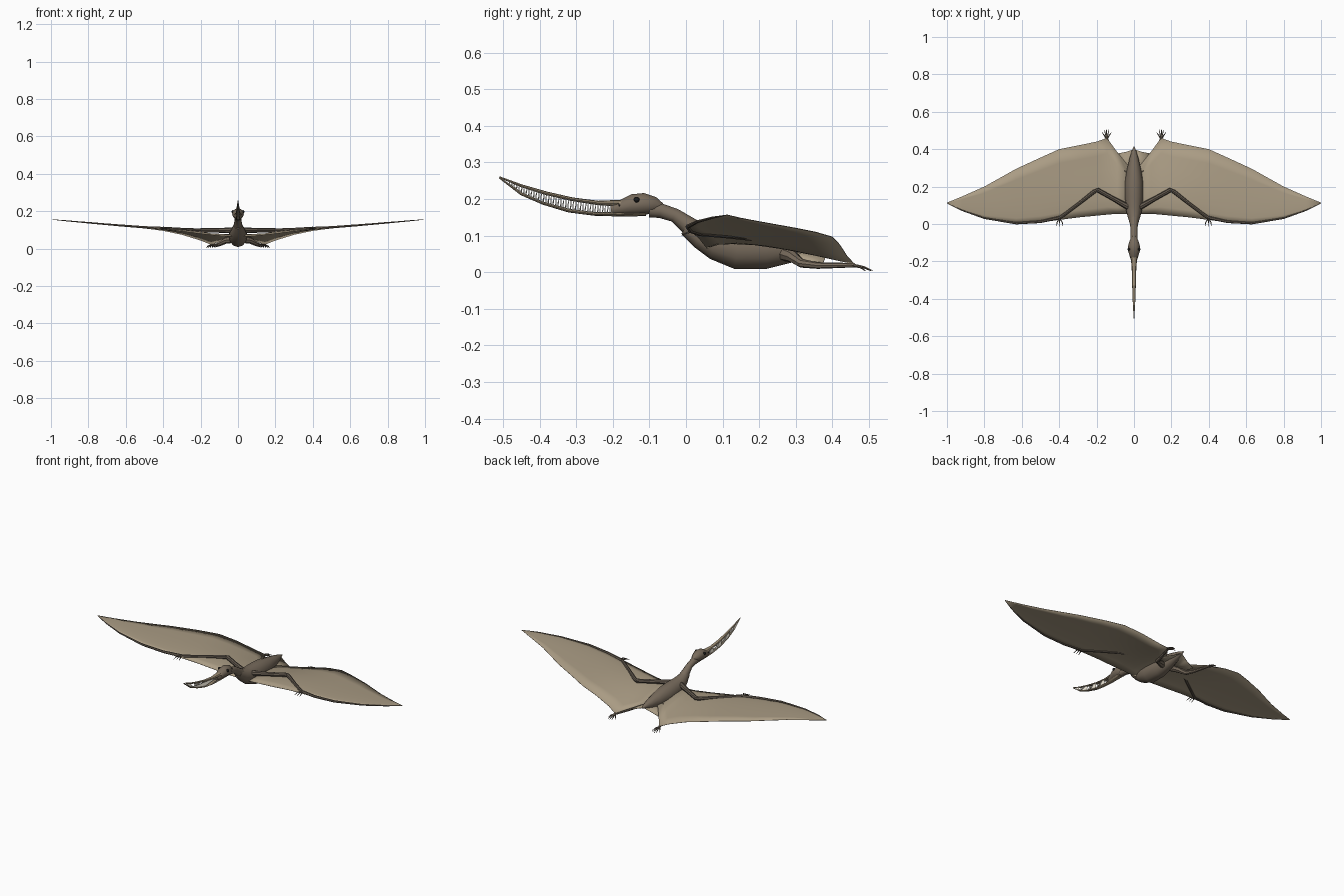
import bpy, bmesh, math
from mathutils import Vector

if "Cube" in bpy.data.objects:
    bpy.data.objects.remove(bpy.data.objects["Cube"])


def material(name, rgb):
    m = bpy.data.materials.new(name)
    m.diffuse_color = (*rgb, 1)
    m.use_nodes = True
    m.node_tree.nodes["Principled BSDF"].inputs["Base Color"].default_value = m.diffuse_color
    return m


SKIN = material("skin", (0.19, 0.15, 0.11))
LIMB = material("limb", (0.13, 0.105, 0.08))
HORN = material("horn", (0.34, 0.27, 0.18))
WEB = material("membrane", (0.40, 0.33, 0.23))
WHITE = material("bristle", (0.75, 0.70, 0.60))
BLACK = material("eye_black", (0.01, 0.01, 0.01))


def finish(name, bm, mat, smooth=True):
    bmesh.ops.recalc_face_normals(bm, faces=bm.faces)
    me = bpy.data.meshes.new(name)
    bm.to_mesh(me)
    bm.free()
    me.materials.append(mat)
    ob = bpy.data.objects.new(name, me)
    bpy.context.collection.objects.link(ob)
    if smooth:
        bpy.context.view_layer.objects.active = ob
        ob.select_set(True)
        bpy.ops.object.shade_smooth_by_angle(angle=math.radians(35))
        ob.select_set(False)
    return ob


def add_loft(bm, pts, radii, sides):
    """Rings of (half width, half height) swept along a path."""
    pts = [Vector(p) for p in pts]
    rings = []
    for i, p in enumerate(pts):
        t = (pts[min(i + 1, len(pts) - 1)] - pts[max(i - 1, 0)]).normalized()
        side = t.cross(Vector((0, 0, 1))).normalized()
        up = side.cross(t)
        r = radii[i]
        w, h = r if isinstance(r, tuple) else (r, r)
        rings.append([bm.verts.new(p + side * w * math.cos(a) + up * h * math.sin(a))
                      for a in (2 * math.pi * k / sides for k in range(sides))])
    for a, b in zip(rings, rings[1:]):
        for k in range(sides):
            n = (k + 1) % sides
            bm.faces.new((a[k], a[n], b[n], b[k]))
    bm.faces.new(rings[0])
    bm.faces.new(rings[-1])


def loft(name, pts, radii, mat, sides=12):
    bm = bmesh.new()
    add_loft(bm, pts, radii, sides)
    return finish(name, bm, mat)


def mirror(ob):
    m = ob.modifiers.new("Mirror", 'MIRROR')
    m.use_axis = (True, False, False)
    return ob


def sheet(name, rows, mat):
    bm = bmesh.new()
    grid = [[bm.verts.new(p) for p in row] for row in rows]
    for a, b in zip(grid, grid[1:]):
        for k in range(len(a) - 1):
            bm.faces.new((a[k], a[k + 1], b[k + 1], b[k]))
    ob = finish(name, bm, mat)
    s = ob.modifiers.new("Solidify", 'SOLIDIFY')
    s.thickness, s.offset = 0.002, 0
    return ob


# Torso with tail: (y, z, half width, half height)
torso = [(0.00, 0.125, .022, .024), (0.04, 0.10, .034, .036), (0.08, 0.082, .044, .048),
         (0.14, 0.068, .050, .060), (0.22, 0.066, .050, .057), (0.29, 0.069, .038, .042),
         (0.35, 0.073, .024, .025), (0.39, 0.075, .012, .012), (0.415, 0.075, .002, .002)]
loft("torso", [(0, y, z) for y, z, w, h in torso], [(w, h) for y, z, w, h in torso], SKIN)

# Neck
loft("neck", [(0, -.10, .170), (0, -.07, .168), (0, -.03, .155), (0, .01, .125), (0, .05, .095)],
     [.021, (.019, .020), (.018, .019), (.023, .025), (.032, .032)], SKIN)

# Skull
skull = [(-.065, .178, .008, .010), (-.085, .183, .022, .022), (-.115, .186, .031, .030),
         (-.145, .184, .031, .029), (-.175, .177, .022, .021), (-.205, .171, .012, .015)]
loft("skull", [(0, y, z) for y, z, w, h in skull], [(w, h) for y, z, w, h in skull], SKIN)

# Upturned jaws
upper = [(-.17, .188), (-.24, .189), (-.31, .199), (-.38, .215), (-.45, .236), (-.51, .260)]
lower = [(-.11, .161), (-.18, .158), (-.25, .159), (-.32, .168), (-.39, .188), (-.45, .214), (-.51, .258)]
loft("upper_jaw", [(0, y, z) for y, z in upper],
     [(.018, .010), (.012, .006), (.010, .005), (.008, .005), (.005, .004), (.001, .002)], HORN, 8)
loft("lower_jaw", [(0, y, z) for y, z in lower],
     [(.018, .008), (.015, .006), (.012, .005), (.010, .005), (.008, .004), (.005, .004), (.001, .002)], HORN, 8)


def at(curve, y):
    for (y0, z0), (y1, z1) in zip(curve, curve[1:]):
        if y1 <= y <= y0:
            return z0 + (z1 - z0) * (y - y0) / (y1 - y0)


# Filter bristles along both sides of the lower jaw
bm = bmesh.new()
for i in range(62):
    y = -.20 - i * .0046
    x = .010 * (1 - i / 75)
    add_loft(bm, [(x, y, at(lower, y)), (x * .9, y - .002, at(upper, y - .002) - .002)], [.0013, .0007], 4)
mirror(finish("bristles", bm, WHITE, False))

# Eyes and nostrils
for name, loc, r in (("eye", (.027, -.135, .198), .008), ("nostril", (.017, -.182, .182), .003)):
    bm = bmesh.new()
    bmesh.ops.create_uvsphere(bm, u_segments=10, v_segments=6, radius=r)
    bmesh.ops.translate(bm, verts=bm.verts, vec=loc)
    mirror(finish(name, bm, BLACK))

# Wing membrane stations: x, front y, front z, rear y, rear z, camber
stations = [(.03, .055, .065, .31, .060, .016), (.09, .055, .068, .385, .040, .018),
            (.145, .05, .074, .46, .022, .020), (.20, .045, .080, .44, .044, .020),
            (.30, .035, .093, .42, .075, .013), (.40, .022, .104, .40, .096, .008),
            (.50, .008, .112, .355, .109, .006), (.63, .002, .123, .295, .121, .005),
            (.80, .030, .137, .20, .138, .004), (.92, .072, .148, .147, .148, .001),
            (1.0, .110, .156, .114, .156, 0)]
rows = []
for x, y0, z0, y1, z1, c in stations:
    rows.append([(x, y0 + (y1 - y0) * t, z0 + (z1 - z0) * t + c * math.sin(math.pi * t ** .7))
                 for t in (0, .1, .22, .4, .6, .8, 1)])
mirror(sheet("wing_membrane", rows, WEB))

# Membrane between the legs and tail
mirror(sheet("tail_membrane", [[(0, .26, .06), (0, .33, .066), (0, .40, .072)],
                               [(.05, .28, .052), (.05, .33, .048), (.045, .385, .05)],
                               [(.09, .31, .035), (.095, .34, .030), (.10, .375, .026)]], WEB))

# Arm and long wing finger
mirror(loft("arm", [(.03, .09, .098), (.11, .135, .097), (.195, .182, .097), (.215, .172, .097),
                    (.30, .105, .102), (.40, .030, .108)],
            [.016, .012, .012, .011, .009, .009], LIMB, 8))
mirror(loft("wing_finger", [(.39, .036, .108), (.50, .012, .114), (.63, .004, .124), (.80, .031, .138),
                            (.92, .073, .149), (1.0, .111, .156)],
            [.009, .007, .006, .004, .003, .001], LIMB, 6))

# Small clawed fingers at the wrist
bm = bmesh.new()
for dx in (-.020, -.003, .014):
    add_loft(bm, [(.40, .03, .108), (.40 + dx * .8, .010, .110), (.40 + dx, -.012, .101)],
             [.004, .003, .0008], 5)
mirror(finish("hand_claws", bm, LIMB))

# Legs
mirror(loft("leg", [(.025, .27, .050), (.065, .29, .043), (.100, .315, .024), (.115, .36, .018),
                    (.145, .46, .019)],
            [.020, .017, .012, .009, .006], SKIN, 8))

# Splayed toes
bm = bmesh.new()
for dx, dy in ((-.024, .030), (-.011, .045), (.002, .050), (.013, .045), (.025, .030)):
    add_loft(bm, [(.145, .455, .019), (.145 + dx * .6, .46 + dy * .5, .014), (.145 + dx, .46 + dy, .004)],
             [.005, .003, .001], 5)
mirror(finish("toes", bm, LIMB))
